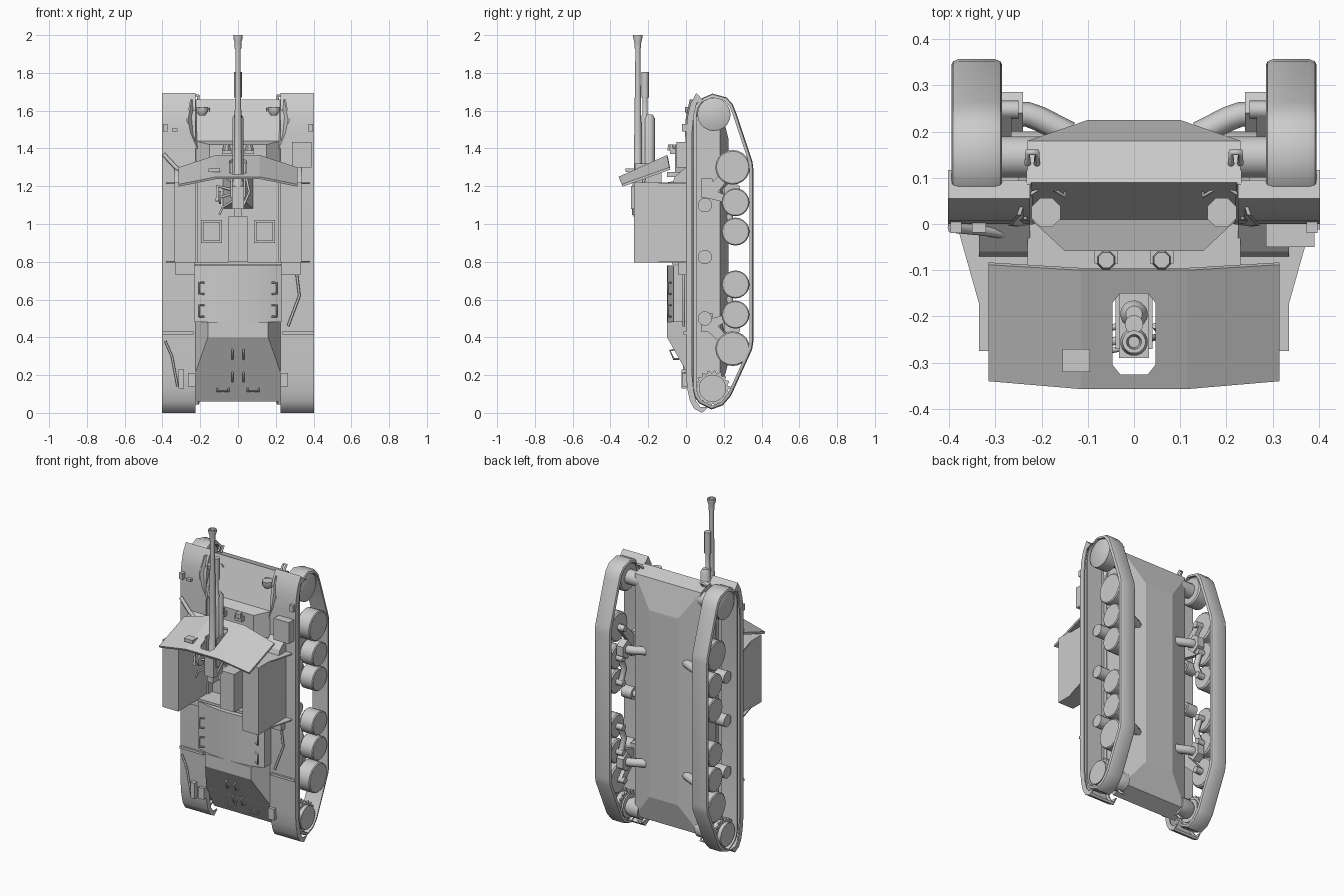
import bpy, bmesh, math
from mathutils import Vector

if "Cube" in bpy.data.objects:
    bpy.data.objects.remove(bpy.data.objects["Cube"])


def finish(name, bm, smooth=False):
    bmesh.ops.recalc_face_normals(bm, faces=bm.faces[:])
    me = bpy.data.meshes.new(name)
    bm.to_mesh(me)
    bm.free()
    ob = bpy.data.objects.new(name, me)
    bpy.context.collection.objects.link(ob)
    bpy.ops.object.select_all(action='DESELECT')
    ob.select_set(True)
    bpy.context.view_layer.objects.active = ob
    if smooth:
        bpy.ops.object.shade_smooth_by_angle(angle=math.radians(38))
    return ob


def rings(name, loops, caps=True, close=False, smooth=False):
    """Skin a list of equal-length vertex loops."""
    bm = bmesh.new()
    vs = [[bm.verts.new(p) for p in lp] for lp in loops]
    n = len(vs[0])
    pairs = list(zip(vs, vs[1:])) + ([(vs[-1], vs[0])] if close else [])
    for a, b in pairs:
        for i in range(n):
            j = (i + 1) % n
            bm.faces.new((a[i], a[j], b[j], b[i]))
    if caps and not close:
        bm.faces.new(vs[0])
        bm.faces.new(vs[-1])
    return finish(name, bm, smooth)


def loft(name, layers):
    """Stack of rectangles (y, half width, z low, z high)."""
    return rings(name, [[(-w, y, a), (w, y, a), (w, y, b), (-w, y, b)] for y, w, a, b in layers])


def box(name, x0, x1, y0, y1, z0, z1):
    return rings(name, [[(x0, y, z0), (x1, y, z0), (x1, y, z1), (x0, y, z1)] for y in (y0, y1)])


def prism_x(name, yz, x0, x1, smooth=False):
    return rings(name, [[(x, y, z) for y, z in yz] for x in (x0, x1)], smooth=smooth)


def prism_z(name, xy, z0, z1):
    return rings(name, [[(x, y, z) for x, y in xy] for z in (z0, z1)])


def lathe(name, origin, axis, prof, n=16):
    """Revolve (distance, radius) steps about an axis."""
    o, d = Vector(origin), Vector(axis).normalized()
    u = d.orthogonal().normalized()
    v = d.cross(u)
    ang = [2 * math.pi * (i + .5) / n for i in range(n)]
    return rings(name, [[o + d * t + (u * math.cos(a) + v * math.sin(a)) * r for a in ang]
                        for t, r in prof], smooth=True)


def pipe(name, pts, r):
    cu = bpy.data.curves.new(name, 'CURVE')
    cu.dimensions = '3D'
    cu.bevel_depth, cu.bevel_resolution, cu.use_fill_caps = r, 2, True
    sp = cu.splines.new('POLY')
    sp.points.add(len(pts) - 1)
    for p, c in zip(sp.points, pts):
        p.co = (*c, 1)
    ob = bpy.data.objects.new(name, cu)
    bpy.context.collection.objects.link(ob)
    return ob


def cut(ob, cutter):
    m = ob.modifiers.new('cut', 'BOOLEAN')
    m.operation, m.solver, m.object = 'DIFFERENCE', 'EXACT', cutter
    bpy.context.view_layer.objects.active = ob
    bpy.ops.object.modifier_apply(modifier=m.name)
    bpy.data.objects.remove(cutter)


def inset(pts, d):
    """Offset a closed 2D loop toward its inside."""
    out, n = [], len(pts)
    c = sum((Vector(p) for p in pts), Vector((0, 0))) / n
    for i in range(n):
        p, a, b = Vector(pts[i]), Vector(pts[i - 1]), Vector(pts[(i + 1) % n])
        t = ((p - a).normalized() + (b - p).normalized()).normalized()
        nm = Vector((-t.y, t.x))
        out.append(tuple(p + (nm if nm.dot(c - p) > 0 else -nm) * d))
    return out


# Hull with open fighting compartment, sloped rear plate and driver's roof
hull = loft('hull', [(.225, .1, .27, 1.45), (.18, .23, .1, 1.63), (.09, .23, .06, 1.66), (.01, .23, .203, 1.44)])
cut(hull, box('cutter', -.215, .215, -.1, .05, .80, 1.25))
loft('driver_roof', [(.012, .225, 1.25, 1.44), (-.058, .15, 1.25, 1.42)])
loft('rear_slope', [(.012, .23, .2, .48), (-.1, .16, .4, .48)])
arc = [(.23 * math.sin(a), -.1 + .035 * math.sin(a) ** 2)
       for a in [math.pi * (i / 12 - .5) for i in range(13)]]
prism_z('engine_deck', [(-.23, .012)] + arc + [(.23, .012)], .48, .78)
box('engine_bulkhead', -.23, .23, -.075, .05, .785, .80)
box('front_ledge', -.23, .23, -.1, .01, 1.25, 1.275)
box('transmission_box', -.05, .05, -.11, .055, .80, 1.04)

# Running gear profiles (y, z)
track = [(.035, .13), (.035, 1.58), (.045, 1.625), (.07, 1.66), (.14, 1.69), (.215, 1.67), (.247, 1.635),
         (.265, 1.59), (.352, 1.33), (.357, 1.29), (.357, .38), (.35, .335), (.238, .09), (.195, .04),
         (.135, .018), (.07, .05), (.045, .085)]
inner = inset(track, .02)
fender = [(.085, 1.66), (.055, 1.693), (.025, 1.64), (.008, 1.57), (0, 1.48), (0, .2), (.008, .12),
          (.022, .06), (.045, .02), (.085, 0)]
fender_in = [(y + .009, z + (.012 if z < .1 else -.01 if z > 1.6 else 0)) for y, z in fender]
lip = [(y + .032, min(max(z, .03), 1.65)) for y, z in fender]
wheels = [(.247, 1.30, .092), (.262, 1.115, .074), (.262, .96, .074),
          (.262, .68, .074), (.262, .52, .074), (.247, .34, .092)]

for s in (-1, 1):
    # Track belt, rounded at the shoulders
    shoulders = [(x, inset(track, d)) for x, d in
                 [(.285, .013), (.289, .005), (.302, 0), (.378, 0), (.391, .005), (.395, .013)]]
    rings('track', [[(s * x, y, z) for y, z in lp] for x, lp in shoulders + [(.395, inner), (.285, inner)]],
          close=True, smooth=True)
    # Road wheels, idler, sprocket, return rollers
    for y, z, r in wheels:
        lathe('road_wheel', (s * .295, y, z), (s, 0, 0), [(0, r * .9), (.008, r), (.09, r), (.095, r * .93)], 20)
        pipe('wheel_axle', [(s * .25, y, z), (s * .3, y, z)], .02)
    lathe('idler', (s * .295, .148, 1.58), (s, 0, 0), [(0, .08), (.008, .088), (.085, .088), (.09, .08)], 20)
    lathe('idler_hub', (s * .2, .145, 1.58), (s, 0, 0), [(0, .045), (.1, .045)], 14)
    lathe('sprocket_drum', (s * .295, .14, .13), (s, 0, 0), [(0, .072), (.095, .072)], 20)
    lathe('final_drive', (s * .2, .14, .13), (s, 0, 0), [(0, .06), (.07, .06), (.1, .045)], 14)
    teeth = [(.14 + r * math.cos(a), .13 + r * math.sin(a)) for r, a in
             [((.095 if i % 4 < 2 else .082), 2 * math.pi * i / 72) for i in range(72)]]
    for x in (.305, .355):
        prism_x('sprocket_ring', teeth, s * x, s * (x + .012))
    for z in (1.1, .825, .5):
        lathe('return_roller', (s * .22, .1, z), (s, 0, 0), [(0, .022), (.07, .022), (.07, .038), (.14, .038)], 14)
    # Suspension: elbows, bogie blocks, triangular rockers
    for z, trio in ((1.17, wheels[:3]), (.46, wheels[:2:-1])):
        pipe('suspension_elbow', [(s * .14, .195, z), (s * .205, .228, z), (s * .23, .237, z), (s * .255, .237, z)], .027)
        prism_x('bogie_casting', [(.2, z - .02), (.2, z + .02), (.24, z + .06), (.285, z + .03),
                                  (.285, z - .03), (.24, z - .06)], s * .24, s * .285)
        box('bogie_block', s * .25, s * .29, .08, .14, z - .03, z + .07)
        (ya, za, _), (yb, zb, _), (yc, zc, _) = trio
        d = .015 if za > zb else -.015
        prism_x('rocker_arm', [(.1, z + d), (ya - .015, za + d), (ya + .015, za - d), (.17, z),
                               (yb, zb + d), (yb, zb - d), (.1, z - 2 * d)], s * .265, s * .29)
        pipe('equaliser_bar', [(s * .272, yb, zb), (s * .272, .23, (zb + zc) / 2), (s * .272, yc, zc)], .018)

    # Fenders with outer and inner lips, cheeks
    prism_x('fender', fender + fender_in[::-1], s * .225, s * .402, True)
    for x in (.225, .394):
        prism_x('fender_lip', fender + lip[::-1], s * x, s * (x + .008))
    box('fender_rib', s * .235, s * .402, -.012, .004, .415, .43)
    rings('fender_cheek', [[(s * (x + t), y, z) for x, y, z in
          [(.222, .09, 1.66), (.245, .02, 1.66), (.265, -.003, 1.55), (.25, -.005, 1.48), (.215, 0, 1.4)]]
          for t in (0, .008)])

    # Sponson armour around the crew compartment
    box('sponson', s * .225, s * .335, -.275, .01, .795, 1.22)
    for z in (.795, 1.212):
        prism_z('sponson_bracket', [(s * .33, 0), (s * .378, 0), (s * .378, -.02), (s * .333, -.18)], z, z + .008)
    prism_x('sponson_front', [(0, 1.22), (-.07, 1.22), (-.06, 1.25), (0, 1.3)], s * .225, s * .335)
    box('rear_fender_bin', s * .23, s * .33, -.04, .01, .73, .795)
    # Floor hatches
    box('floor_hatch', s * .085, s * .195, .02, .055, .90, 1.02)
    box('hatch_lid', s * .095, s * .185, .01, .03, .91, 1.01)

    # Headlights with guards, tow eyes, periscopes
    lathe('headlight', (s * .19, .025, 1.575), (0, 0, 1), [(0, .018), (.02, .034), (.045, .034)], 8)
    pipe('headlight_guard', [(s * .235, .01, 1.6), (s * .232, .06, 1.61), (s * .19, .085, 1.61),
                             (s * .15, .06, 1.61), (s * .15, .09, 1.57)], .004)
    for z, h in ((1.65, 1), (.08, -1)):
        pipe('tow_eye', [(s * .21, .13, z), (s * .21, .155, z + h * .03), (s * .23, .155, z + h * .03),
                         (s * .23, .13, z)], .007)
    box('periscope_base', s * .035, s * .085, -.085, -.05, 1.37, 1.4)
    lathe('periscope', (s * .06, -.078, 1.39), (0, 0, 1), [(0, .022), (.03, .018)], 8)
    # Grab handles on the engine deck and rear plate
    for z in (.66, .54):
        pipe('deck_handle', [(s * x, y, z + dz) for x, y, dz in
             [(.18, -.08, .03), (.205, -.095, .03), (.205, -.095, -.03), (.18, -.08, -.03)]], .005)
    for z in (.31, .19):
        y = -.1 + (.4 - z) * .56
        pipe('rear_handle', [(s * .03, y - .01, z + .025), (s * .03, y - .035, z + .02),
                             (s * .03, y - .015, z - .025), (s * .03, y + .013, z - .025)], .005)
    pipe('rear_handle', [(s * .05, .05, .13), (s * .05, .035, .115), (s * .11, .035, .115), (s * .11, .05, .13)], .005)
    box('tail_lamp', s * .225, s * .265, -.02, .01, .14, .21)

# Stowage on the fenders
box('tool_box', .285, .39, -.05, .01, 1.3, 1.435)
pipe('pry_bar', [(.305, -.012, .78), (.325, -.012, .62), (.265, -.012, .46)], .007)
pipe('shovel_handle', [(-.385, -.01, .38), (-.35, -.01, .3), (-.32, -.01, .14)], .006)
box('exhaust_plate', -.315, -.285, -.025, .005, .13, .23)
pipe('tow_bar', [(-.395, -.008, 1.37), (-.33, -.014, 1.3), (-.25, -.025, 1.25)], .011)
for x in (-.385, .385):
    box('marker_lamp', x - .012, x + .012, -.02, .01, 1.49, 1.53)
box('fender_clip', -.35, -.32, -.018, .01, 1.49, 1.505)

# Folded gun shield with a slot for the barrel
xs = [(-.315, -.088, 1.30, -.34, 1.21), (-.115, -.1, 1.365, -.357, 1.25),
      (.115, -.1, 1.365, -.357, 1.25), (.315, -.088, 1.30, -.34, 1.21)]
shield = rings('gun_shield', [[(x, ya, za), (x, yb, zb), (x, yb + .005, zb - .012), (x, ya + .005, za - .012)]
                              for x, ya, za, yb, zb in xs])
oct_xy = [(.03, -.15), (.046, -.17), (.046, -.305), (.03, -.325)]
cut(shield, prism_z('cutter', oct_xy + [(-x, y) for x, y in oct_xy[::-1]], 1.1, 1.5))
box('sight_flap', -.155, -.095, -.32, -.27, 1.275, 1.295)

# Gun: barrel, muzzle brake, recoil cylinders, breech and pedestal
lathe('barrel', (0, -.255, 1.1), (0, 0, 1), [(0, .03), (.12, .03), (.14, .022), (.4, .019), (.83, .013),
      (.83, .018), (.86, .018), (.885, .025), (.9, .025), (.9, .016), (.86, .012)], 16)
lathe('recoil_cylinder', (0, -.217, 1.15), (0, 0, 1), [(0, .02), (.42, .02), (.43, .014), (.52, .014), (.52, .02), (.655, .02)], 14)
lathe('recuperator', (0, -.195, 1.16), (0, 0, 1), [(0, .03), (.4, .03), (.42, .018)], 14)
box('breech', -.032, .032, -.29, -.2, 1.08, 1.2)
box('breech_block', -.022, .022, -.28, -.225, 1.04, 1.08)
loft('pedestal', [(.055, .08, 1.08, 1.25), (-.1, .035, 1.12, 1.22), (-.2, .03, 1.12, 1.22)])
for s in (-1, 1):
    box('cradle_cheek', s * .03, s * .04, -.27, -.13, 1.14, 1.32)
lathe('hand_wheel', (-.1, -.235, 1.14), (1, 0, 0), [(0, .035), (.01, .035)], 14)
pipe('hand_wheel_shaft', [(-.1, -.235, 1.14), (-.03, -.22, 1.16)], .007)
pipe('sight_arm', [(-.03, -.25, 1.18), (-.11, -.27, 1.2), (-.11, -.28, 1.12)], .009)
pipe('firing_lever', [(.03, -.25, 1.1), (.06, -.24, 1.17), (.045, -.22, 1.24)], .007)
pipe('shoulder_lever', [(-.03, -.27, 1.12), (-.08, -.28, 1.09), (-.1, -.28, 1.05)], .006)
